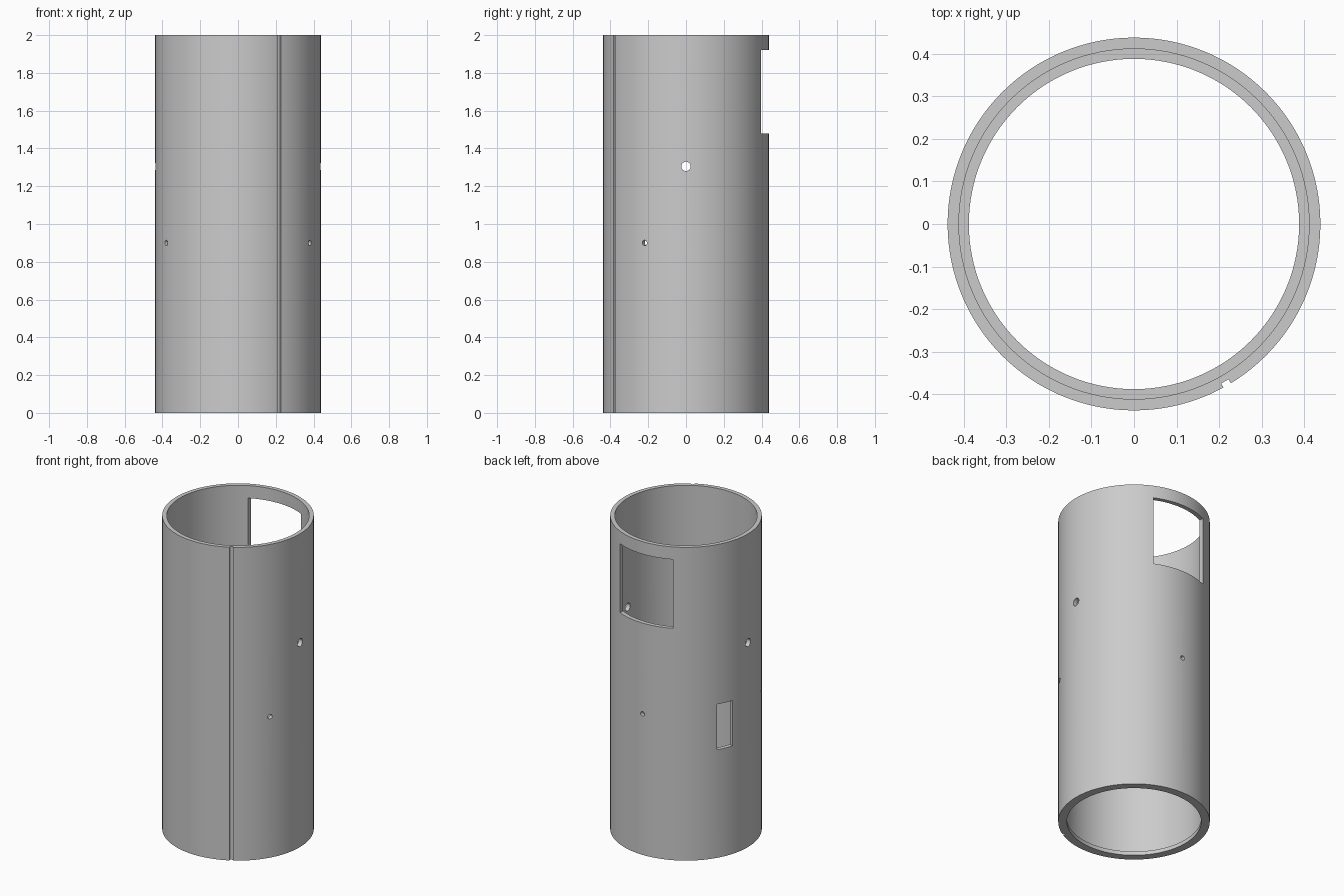
import bpy, bmesh
from math import radians
from mathutils import Matrix, Vector

if "Cube" in bpy.data.objects:
    bpy.data.objects.remove(bpy.data.objects["Cube"], do_unlink=True)

OUTER, BORE, LIP = 0.4385, 0.412, 0.3885
HEIGHT, LIP_HEIGHT = 2.0, 0.025
SIDES = 128

grey = bpy.data.materials.new("plain_grey")
grey.use_nodes = True
colour = (0.6, 0.6, 0.6, 1)
grey.diffuse_color = colour
grey.node_tree.nodes["Principled BSDF"].inputs["Base Color"].default_value = colour


def make_object(name, bm):
    bmesh.ops.recalc_face_normals(bm, faces=bm.faces)
    mesh = bpy.data.meshes.new(name)
    bm.to_mesh(mesh)
    bm.free()
    mesh.materials.append(grey)
    obj = bpy.data.objects.new(name, mesh)
    bpy.context.scene.collection.objects.link(obj)
    return obj


def box_cutter(name, angle, width, near, far, bottom, top):
    """Box pointing outward, turned about z from the back."""
    bm = bmesh.new()
    place = (Matrix.Rotation(radians(angle), 4, 'Z')
             @ Matrix.Translation((0, (near + far) / 2, (bottom + top) / 2))
             @ Matrix.Diagonal((width, far - near, top - bottom, 1)))
    bmesh.ops.create_cube(bm, size=1, matrix=place)
    return make_object(name, bm)


def hole_cutter(name, angle, radius, z):
    """Round drill through one wall, turned about z from the back."""
    bm = bmesh.new()
    place = (Matrix.Rotation(radians(angle), 4, 'Z')
             @ Matrix.Translation((0, 0.4, z))
             @ Matrix.Rotation(radians(90), 4, 'X'))
    bmesh.ops.create_cone(bm, cap_ends=True, segments=24, radius1=radius,
                          radius2=radius, depth=0.3, matrix=place)
    return make_object(name, bm)


# Tube with a thin inward lip at the bottom
bm = bmesh.new()
profile = [(OUTER, 0), (OUTER, HEIGHT), (BORE, HEIGHT),
           (BORE, LIP_HEIGHT), (LIP, LIP_HEIGHT), (LIP, 0)]
verts = [bm.verts.new((r, 0, z)) for r, z in profile]
edges = [bm.edges.new((v, verts[i - 1])) for i, v in enumerate(verts)]
bmesh.ops.spin(bm, geom=verts + edges, cent=Vector(), axis=(0, 0, 1),
               angle=radians(360), steps=SIDES, use_merge=True)
bmesh.ops.remove_doubles(bm, verts=bm.verts, dist=0.0001)
tube = make_object("tube_body", bm)

# Openings: back window, side slot, full-height key groove, drilled holes
cutters = [
    box_cutter("window_cutter", 0, 0.374, 0.2, 0.6, 1.48, 1.92),
    box_cutter("slot_cutter", 66, 0.102, 0.3, 0.6, 0.69, 0.98),
    box_cutter("groove_cutter", 210, 0.02, OUTER - 0.011, 0.6, -0.1, 2.1),
]
cutters += [hole_cutter("large_hole_cutter", a, 0.025, 1.305) for a in (90, 270)]
cutters += [hole_cutter("small_hole_cutter", a, 0.0145, 0.9) for a in (0, 120, 240)]

for cutter in cutters:
    cutter.hide_render = True
    mod = tube.modifiers.new(cutter.name, 'BOOLEAN')
    mod.operation = 'DIFFERENCE'
    mod.solver = 'EXACT'
    mod.object = cutter

# Bake the cuts and drop the cutters
graph = bpy.context.evaluated_depsgraph_get()
tube.modifiers.update() if hasattr(tube.modifiers, "update") else None
cut_mesh = bpy.data.meshes.new_from_object(tube.evaluated_get(graph))
tube.modifiers.clear()
tube.data = cut_mesh
for cutter in cutters:
    bpy.data.objects.remove(cutter, do_unlink=True)

# Smooth walls, sharp rims
for obj in bpy.context.selected_objects:
    obj.select_set(False)
tube.select_set(True)
bpy.context.view_layer.objects.active = tube
bpy.ops.object.shade_smooth_by_angle(angle=radians(30))
